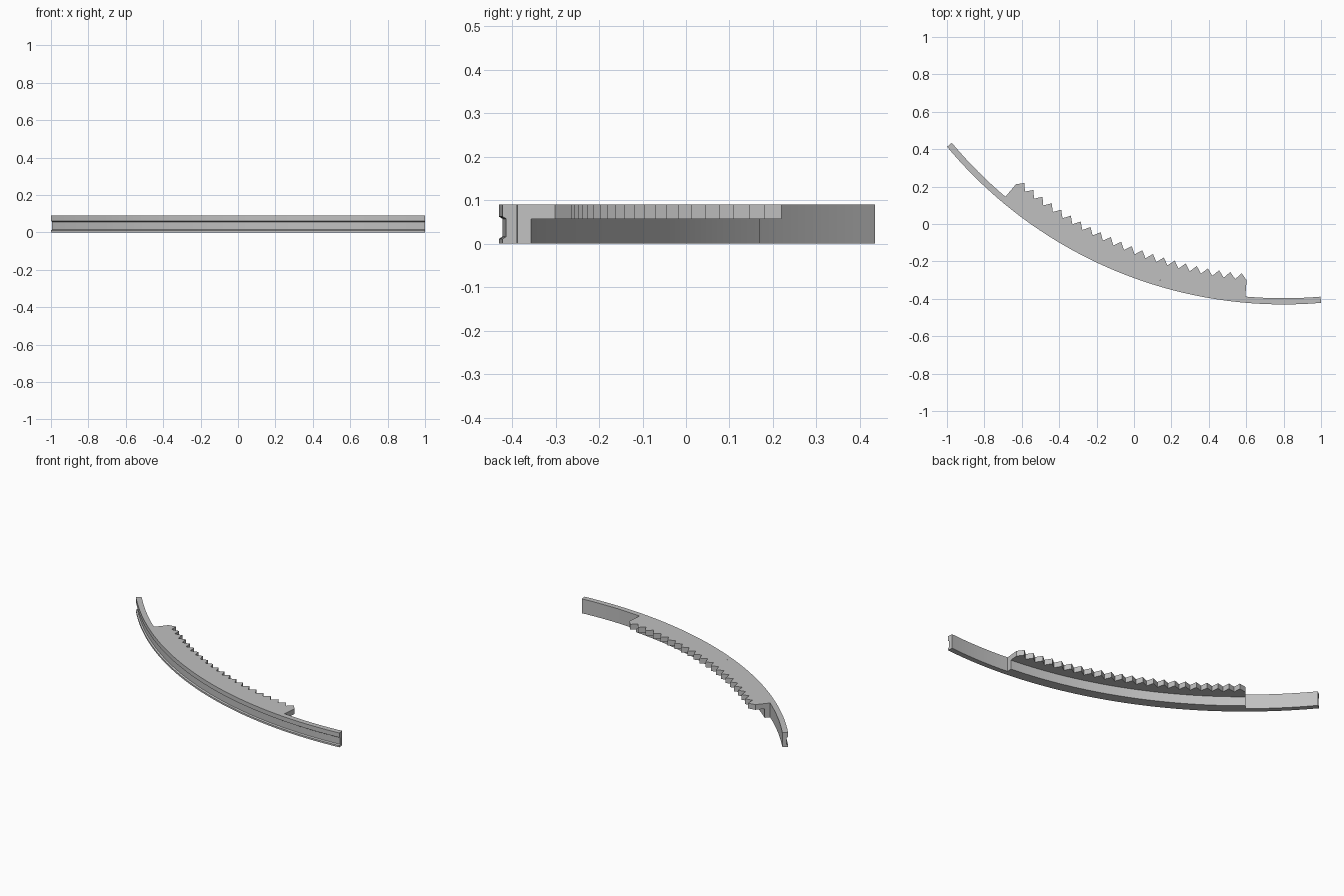
import bpy, bmesh, math

cube = bpy.data.objects.get("Cube")
if cube:
    bpy.data.objects.remove(cube, do_unlink=True)

# Arc centre, radii, heights and tooth layout
CX, CY = 0.80, 1.912
R_OUT, R_IN, R_RIB = 2.342, 2.309, 2.277
R_ROOT, R_TIP = 2.222, 2.187
TOP, LEDGE = 0.09, 0.057
BAND_START, BAND_END = -4.9, 50.2
RACK_START, RACK_END = 5.1, 40.1
TEETH = 22

grey = bpy.data.materials.new("light_grey")
grey.use_nodes = True
grey.diffuse_color = (0.53, 0.53, 0.53, 1)
grey.node_tree.nodes["Principled BSDF"].inputs["Base Color"].default_value = (0.53, 0.53, 0.53, 1)


def polar(radius, degrees, z):
    a = math.radians(degrees)
    return (CX - radius * math.sin(a), CY - radius * math.cos(a), z)


def finish(name, bm):
    bmesh.ops.recalc_face_normals(bm, faces=bm.faces)
    mesh = bpy.data.meshes.new(name)
    bm.to_mesh(mesh)
    bm.free()
    mesh.materials.append(grey)
    obj = bpy.data.objects.new(name, mesh)
    bpy.context.collection.objects.link(obj)
    bpy.ops.object.select_all(action='DESELECT')
    obj.select_set(True)
    bpy.context.view_layer.objects.active = obj
    bpy.ops.object.shade_smooth_by_angle(angle=math.radians(25))
    return obj


def sweep(name, section, start, end, steps):
    """Sweep a closed (radius, z) section along the arc."""
    bm = bmesh.new()
    rings = []
    for i in range(steps + 1):
        angle = start + (end - start) * i / steps
        rings.append([bm.verts.new(polar(r, angle, z)) for r, z in section])
    count = len(section)
    for a, b in zip(rings, rings[1:]):
        for j in range(count):
            k = (j + 1) % count
            bm.faces.new((a[j], a[k], b[k], b[j]))
    bm.faces.new(rings[0])
    bm.faces.new(rings[-1])
    return finish(name, bm)


# Curved band with a shallow groove along its outer face
groove = R_OUT - 0.008
sweep("curved_band",
      [(R_IN, 0), (R_OUT, 0), (R_OUT, 0.011), (groove, 0.016),
       (groove, 0.057), (R_OUT, 0.062), (R_OUT, TOP), (R_IN, TOP)],
      BAND_START, BAND_END, 64)

# Thicker rib under the toothed ledge
sweep("support_rib",
      [(R_RIB, 0), (R_IN, 0), (R_IN, LEDGE), (R_RIB, LEDGE)],
      RACK_START, RACK_END, 44)

# Toothed ledge: outline of the arc and the zigzag, extruded upward
bm = bmesh.new()
span = RACK_END - RACK_START
steps = TEETH * 2
back = [polar(R_IN, RACK_START + span * i / steps, LEDGE) for i in range(steps + 1)]
zigzag = [polar(R_TIP if i % 2 else R_ROOT, RACK_START + span * i / steps, LEDGE)
          for i in range(steps + 1)]
outline = [bm.verts.new(p) for p in back + zigzag[::-1]]
face = bm.faces.new(outline)
extruded = bmesh.ops.extrude_face_region(bm, geom=[face])
moved = [v for v in extruded["geom"] if isinstance(v, bmesh.types.BMVert)]
bmesh.ops.translate(bm, verts=moved, vec=(0, 0, TOP - LEDGE))
finish("toothed_ledge", bm)
